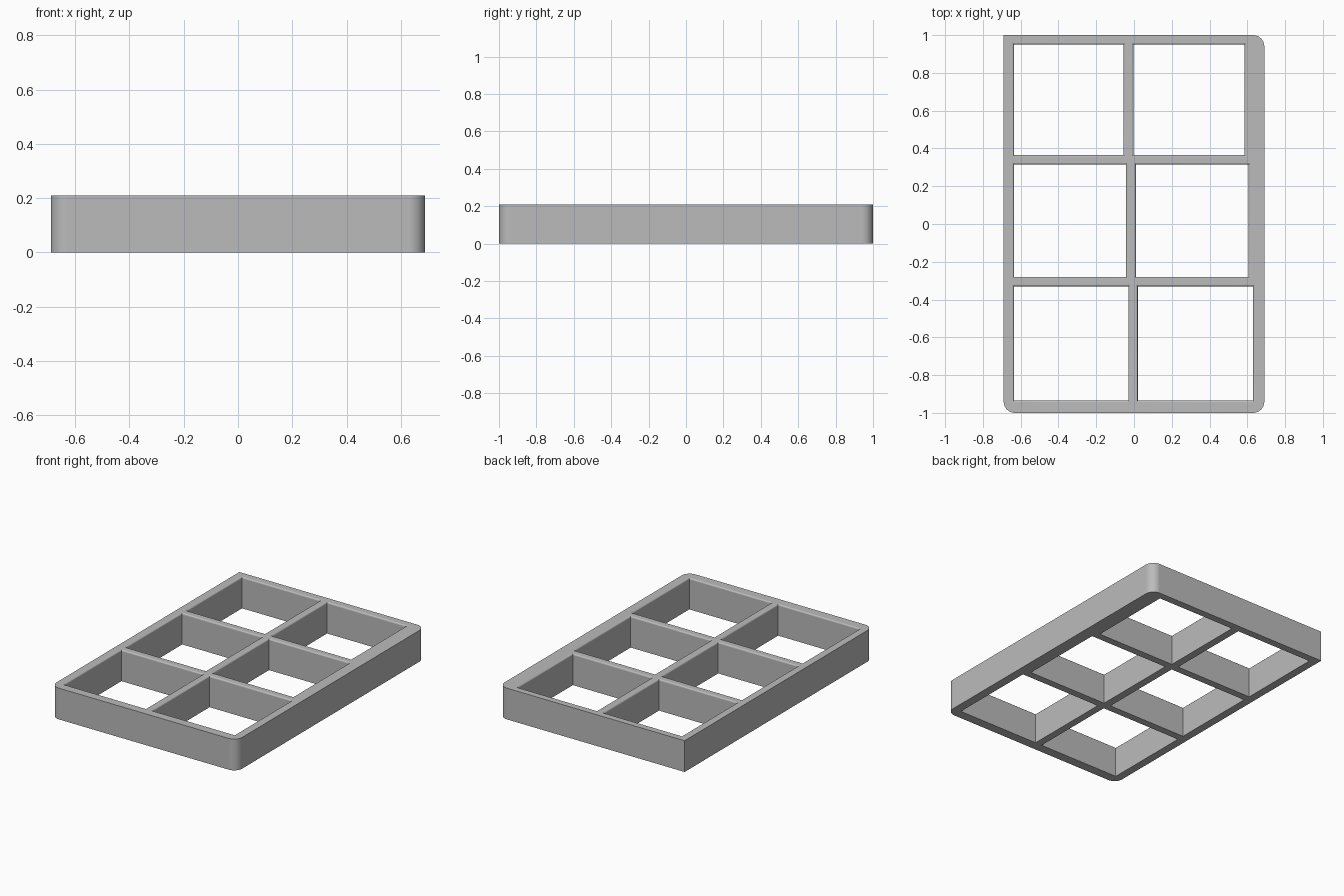
import bpy
import bmesh
import math

if "Cube" in bpy.data.objects:
    bpy.data.objects.remove(bpy.data.objects["Cube"], do_unlink=True)

W, D, H = 0.69, 1.0, 0.21      # half width, half depth, height
CORNER = 0.06                  # outer corner radius
LIP = 0.01                     # rounding at the mouth of each compartment
STEPS = 5

grey = bpy.data.materials.new("plain_grey")
grey.use_nodes = True
colour = (0.5, 0.5, 0.5, 1)
grey.diffuse_color = colour
grey.node_tree.nodes["Principled BSDF"].inputs["Base Color"].default_value = colour


def make_object(name, bm):
    bmesh.ops.recalc_face_normals(bm, faces=bm.faces[:])
    mesh = bpy.data.meshes.new(name)
    bm.to_mesh(mesh)
    bm.free()
    mesh.materials.append(grey)
    obj = bpy.data.objects.new(name, mesh)
    bpy.context.collection.objects.link(obj)
    return obj


def loft(bm, rings):
    """Close a stack of equal-sized rings into a solid."""
    loops = [[bm.verts.new(p) for p in ring] for ring in rings]
    for low, high in zip(loops, loops[1:]):
        for i in range(len(low)):
            j = (i + 1) % len(low)
            bm.faces.new((low[i], low[j], high[j], high[i]))
    bm.faces.new(loops[0][::-1])
    bm.faces.new(loops[-1])


def rectangle(x0, x1, y0, y1, grow, z):
    return [(x0 - grow, y0 - grow, z), (x1 + grow, y0 - grow, z),
            (x1 + grow, y1 + grow, z), (x0 - grow, y1 + grow, z)]


# Outer block: three rounded corners, the back right one left square
outline = [(-W, D)]
for cx, cy, start in ((-1, -1, 180), (1, -1, 270), (1, 1, 0)):
    for i in range(9):
        a = math.radians(start + 90 * i / 8)
        outline.append((cx * (W - CORNER) + CORNER * math.cos(a),
                        cy * (D - CORNER) + CORNER * math.sin(a)))
bm = bmesh.new()
loft(bm, [[(x, y, z) for x, y in outline] for z in (0, H)])
tray = make_object("compartment_tray", bm)

# Compartments: y range, left pair of x limits, right pair of x limits
rows = [
    (0.365, 0.95, (-0.635, -0.055), (-0.003, 0.585)),
    (-0.28, 0.315, (-0.635, -0.043), (0.01, 0.607)),
    (-0.935, -0.33, (-0.635, -0.03), (0.02, 0.63)),
]
bm = bmesh.new()
for y0, y1, *columns in rows:
    for x0, x1 in columns:
        rings = [rectangle(x0, x1, y0, y1, 0, -0.1)]
        for i in range(STEPS + 1):
            a = math.pi / 2 * i / STEPS
            rings.append(rectangle(x0, x1, y0, y1, LIP * (1 - math.cos(a)),
                                   H - LIP + LIP * math.sin(a)))
        rings.append(rectangle(x0, x1, y0, y1, LIP, H + 0.1))
        loft(bm, rings)
cutter = make_object("compartment_cutter", bm)
cutter.hide_render = True

# Cut the compartments
bpy.ops.object.select_all(action="DESELECT")
tray.select_set(True)
bpy.context.view_layer.objects.active = tray
cut = tray.modifiers.new("compartments", "BOOLEAN")
cut.operation = "DIFFERENCE"
cut.solver = "EXACT"
cut.object = cutter
bpy.ops.object.modifier_apply(modifier=cut.name)
bpy.data.objects.remove(cutter, do_unlink=True)

# Smooth the roundings while the flat faces stay flat
bpy.ops.object.shade_smooth_by_angle(angle=math.radians(30))
weighted = tray.modifiers.new("flat_faces", "WEIGHTED_NORMAL")
weighted.keep_sharp = True
